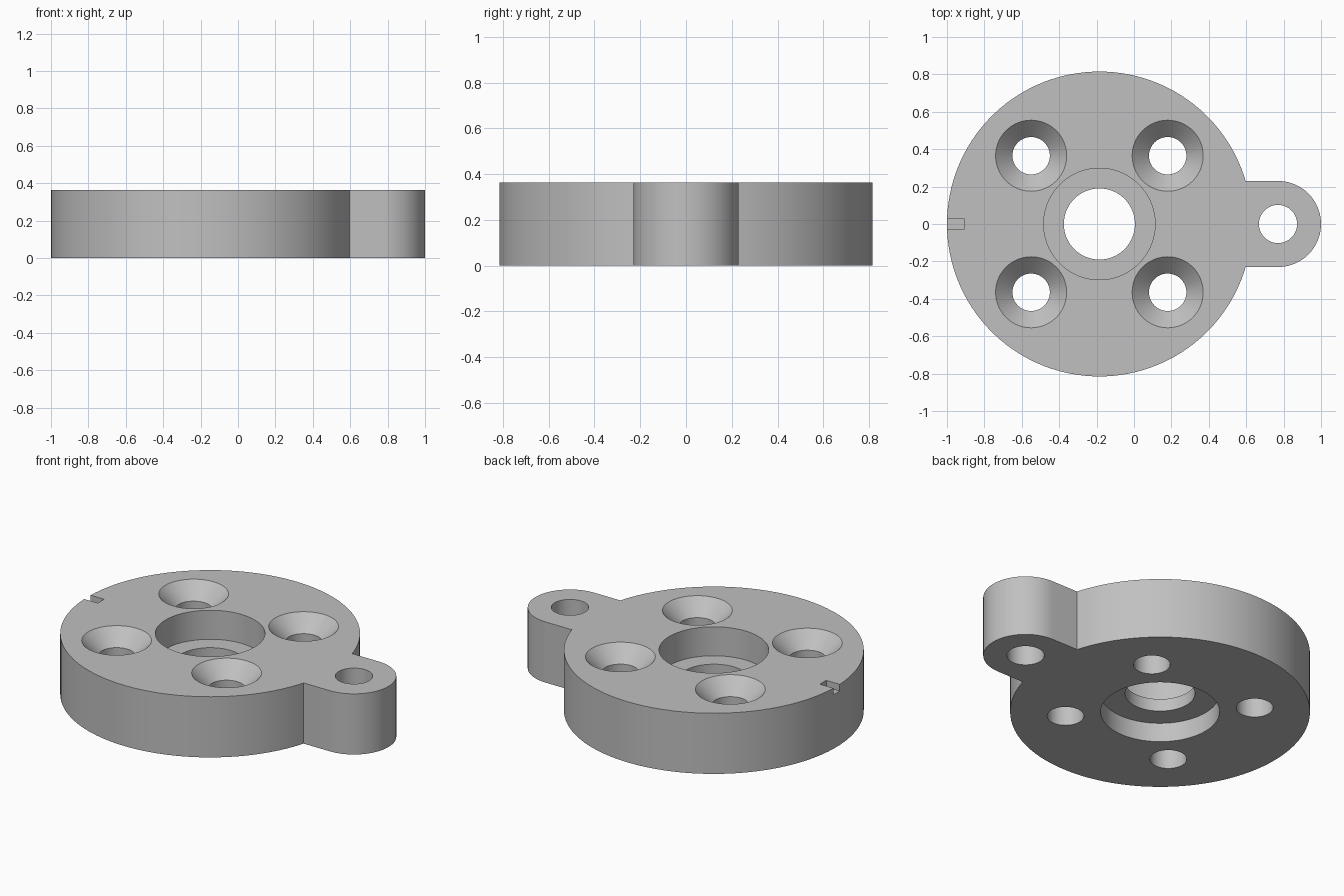
import bpy
import bmesh
from math import sin, cos, pi, asin, radians

if "Cube" in bpy.data.objects:
    bpy.data.objects.remove(bpy.data.objects["Cube"])

HEIGHT = 0.364
DISC_X, DISC_R = -0.185, 0.815
EAR_X, EAR_R = 0.77, 0.23
OVER = 0.1

metal = bpy.data.materials.new("plain_grey")
metal.use_nodes = True
grey = (0.53, 0.53, 0.53, 1)
metal.diffuse_color = grey
metal.node_tree.nodes["Principled BSDF"].inputs["Base Color"].default_value = grey


def finish(name, bm):
    bmesh.ops.recalc_face_normals(bm, faces=bm.faces)
    mesh = bpy.data.meshes.new(name)
    bm.to_mesh(mesh)
    bm.free()
    mesh.materials.append(metal)
    obj = bpy.data.objects.new(name, mesh)
    bpy.context.collection.objects.link(obj)
    return obj


def arc(x, r, start, end, steps):
    angles = [start + (end - start) * i / steps for i in range(steps + 1)]
    return [(x + r * cos(a), r * sin(a)) for a in angles]


def prism(name, outline, bottom, top):
    bm = bmesh.new()
    face = bm.faces.new([bm.verts.new((x, y, bottom)) for x, y in outline])
    up = bmesh.ops.extrude_face_region(bm, geom=[face])["geom"]
    verts = [v for v in up if isinstance(v, bmesh.types.BMVert)]
    bmesh.ops.translate(bm, verts=verts, vec=(0, 0, top - bottom))
    return finish(name, bm)


def turned(name, x, y, profile, sides=64):
    """Closed solid of revolution from (radius, height) pairs."""
    bm = bmesh.new()
    rings = [[bm.verts.new((x + r * cos(2 * pi * i / sides),
                            y + r * sin(2 * pi * i / sides), z))
              for i in range(sides)] for r, z in profile]
    for low, high in zip(rings, rings[1:]):
        for i in range(sides):
            j = (i + 1) % sides
            bm.faces.new((low[i], low[j], high[j], high[i]))
    bm.faces.new(rings[0])
    bm.faces.new(rings[-1])
    return finish(name, bm)


# Round flange with a rounded ear, as one outline
join = asin(EAR_R / DISC_R)
outline = (arc(DISC_X, DISC_R, join, 2 * pi - join, 120)
           + arc(EAR_X, EAR_R, -pi / 2, pi / 2, 36))
flange = prism("flange_plate", outline, 0, HEIGHT)

# Centre bore, stepped from both faces
cutters = [turned("centre_bore", DISC_X, 0, [
    (0.323, -OVER), (0.323, 0.115), (0.19, 0.115),
    (0.19, 0.19), (0.298, 0.19), (0.298, HEIGHT + OVER)], 96)]

# Four countersunk screw holes
for sx in (-1, 1):
    for sy in (-1, 1):
        cutters.append(turned("screw_hole", DISC_X + sx * 0.365, sy * 0.365, [
            (0.1, -OVER), (0.1, HEIGHT - 0.09), (0.19, HEIGHT),
            (0.19, HEIGHT + OVER)]))

# Ear hole and locating notch
cutters.append(turned("ear_hole", EAR_X, 0, [(0.102, -OVER), (0.102, HEIGHT + OVER)]))
notch = [(-1 - OVER, -0.03), (-0.91, -0.03), (-0.91, 0.03), (-1 - OVER, 0.03)]
cutters.append(prism("notch", notch, HEIGHT - 0.04, HEIGHT + OVER))

# Cut everything out of the flange
bpy.ops.object.select_all(action="DESELECT")
flange.select_set(True)
bpy.context.view_layer.objects.active = flange
for cutter in cutters:
    cutter.hide_render = True
    cut = flange.modifiers.new(cutter.name, "BOOLEAN")
    cut.operation = "DIFFERENCE"
    cut.solver = "EXACT"
    cut.object = cutter
    bpy.ops.object.modifier_apply(modifier=cut.name)
for cutter in cutters:
    bpy.data.objects.remove(cutter)

bpy.ops.object.shade_smooth_by_angle(angle=radians(25))
